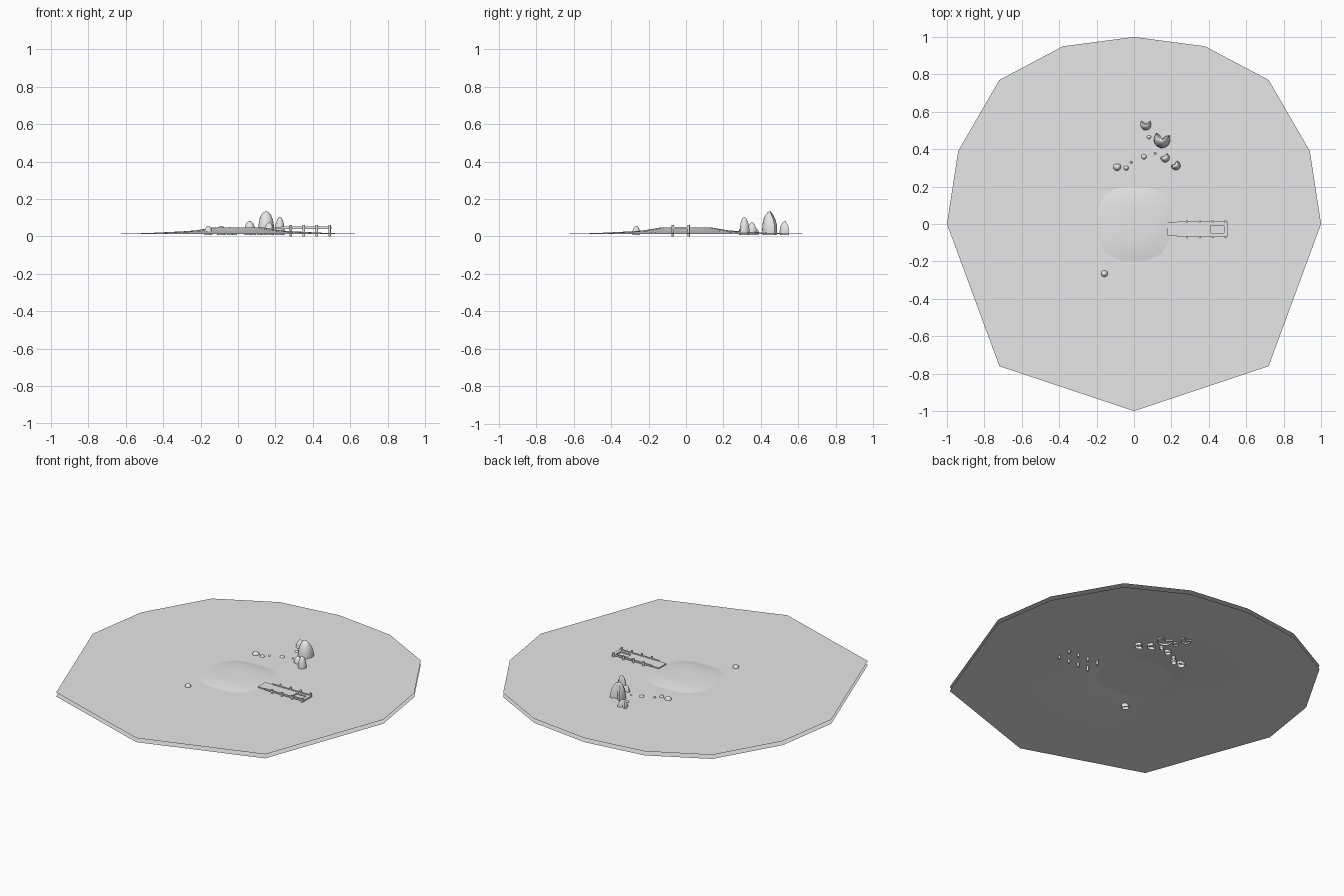
import bpy, bmesh
from math import cos, sin, pi, radians, atan2
from mathutils import Matrix, Vector

if "Cube" in bpy.data.objects:
    bpy.data.objects.remove(bpy.data.objects["Cube"])

grey = bpy.data.materials.new("plain_grey")
grey.use_nodes = True
grey.diffuse_color = (0.8, 0.8, 0.8, 1)
grey.node_tree.nodes["Principled BSDF"].inputs["Base Color"].default_value = (0.8, 0.8, 0.8, 1)


def finish(name, bm, smooth=False, fix=True):
    if fix:
        bmesh.ops.recalc_face_normals(bm, faces=bm.faces)
    mesh = bpy.data.meshes.new(name)
    bm.to_mesh(mesh)
    bm.free()
    mesh.materials.append(grey)
    obj = bpy.data.objects.new(name, mesh)
    bpy.context.collection.objects.link(obj)
    if smooth:
        bpy.ops.object.select_all(action="DESELECT")
        obj.select_set(True)
        bpy.context.view_layer.objects.active = obj
        bpy.ops.object.shade_smooth_by_angle(angle=radians(50))
    return obj


def add_box(bm, x0, x1, y0, y1, z0, z1):
    size = Matrix.Diagonal((x1 - x0, y1 - y0, z1 - z0, 1))
    place = Matrix.Translation(((x0 + x1) / 2, (y0 + y1) / 2, (z0 + z1) / 2))
    bmesh.ops.create_cube(bm, size=1, matrix=place @ size)


# Shared shoreline outline, counter-clockwise
right_side = [(0.72, -0.76), (1, 0), (0.94, 0.39), (0.72, 0.77), (0.38, 0.95)]
outline = [(0, -1)] + right_side + [(0, 1)] + [(-x, y) for x, y in reversed(right_side)]
outline = [Vector((x, y, 0)) for x, y in outline]

# Water sheet
bm = bmesh.new()
bm.faces.new([bm.verts.new((p.x, p.y, 0.037)) for p in outline])
finish("water_surface", bm, fix=False)

# Seabed rising to a low rounded island
rim = []
for i, p in enumerate(outline):
    q = outline[(i + 1) % len(outline)]
    rim += [p, p.lerp(q, 0.5)]
bm = bmesh.new()
rings = [[bm.verts.new((p.x, p.y, 0.012)) for p in rim]]
for radius, height in [(0.68, 0.013), (0.48, 0.018), (0.3, 0.027), (0.23, 0.032),
                       (0.185, 0.039), (0.14, 0.047), (0.07, 0.049)]:
    ring = []
    for p in rim:
        a = atan2(p.y, p.x)
        r = radius / (abs(cos(a)) ** 2.8 + abs(sin(a)) ** 2.8) ** (1 / 2.8)
        ring.append(bm.verts.new((r * cos(a), r * sin(a), height)))
    rings.append(ring)
n = len(rim)
for outer, inner in zip(rings, rings[1:]):
    for i in range(n):
        j = (i + 1) % n
        bm.faces.new((outer[i], outer[j], inner[j], inner[i]))
bm.faces.new(rings[-1])
finish("seabed_island", bm, smooth=True, fix=False)

# Dock deck with an opening near its outer end
bm = bmesh.new()
add_box(bm, 0.18, 0.41, -0.062, 0.01, 0.041, 0.048)
add_box(bm, 0.48, 0.5, -0.066, 0.014, 0.041, 0.05)
for y0, y1 in [(-0.062, -0.047), (-0.008, 0.01)]:
    add_box(bm, 0.41, 0.48, y0, y1, 0.041, 0.048)
finish("dock_deck", bm)

# Dock posts in two rows
bm = bmesh.new()
for x in (0.283, 0.352, 0.421, 0.49):
    for y in (-0.07, 0.014):
        bmesh.ops.create_cone(bm, cap_ends=True, segments=8, radius1=0.007, radius2=0.007,
                              depth=0.061, matrix=Matrix.Translation((x, y, 0.0305)))
finish("dock_posts", bm, smooth=True)

# Side rails of the dock
bm = bmesh.new()
for y in (-0.066, 0.01):
    add_box(bm, 0.23, 0.5, y - 0.004, y + 0.004, 0.043, 0.052)
finish("dock_rails", bm)


def rock(name, x, y, width, top, turn=0, notch=0.5):
    """Egg-shaped stone whose back is scooped into a crescent."""
    bm = bmesh.new()
    base = 0.008
    bmesh.ops.create_uvsphere(bm, u_segments=12, v_segments=10, radius=1)
    bmesh.ops.bisect_plane(bm, geom=bm.verts[:] + bm.edges[:] + bm.faces[:],
                           plane_co=(0, 0, -0.3), plane_no=(0, 0, -1), clear_outer=True)
    for v in bm.verts:
        if v.co.y > 0:
            v.co.y *= 1 - notch + notch * abs(v.co.x)
            v.co.y += 0.7 * notch * max(0, abs(v.co.x) - 0.4)
        v.co = Vector((v.co.x * width / 2, v.co.y * width / 2,
                       base + (v.co.z + 0.3) / 1.3 * (top - base)))
    bm.transform(Matrix.Translation((x, y, 0)) @ Matrix.Rotation(radians(turn), 4, "Z"))
    finish(name, bm, smooth=True)


# Stones: x, y, width, top height, turn, depth of the scoop
stones = [
    (0.15, 0.45, 0.088, 0.135, -10, 0.8), (0.063, 0.53, 0.06, 0.082, 0, 0.8),
    (0.08, 0.465, 0.032, 0.046, 20, 0.3), (0.053, 0.36, 0.038, 0.048, 0, 0.2),
    (0.167, 0.353, 0.05, 0.075, 30, 0.6), (0.224, 0.312, 0.05, 0.105, 40, 0.6),
    (0.113, 0.378, 0.024, 0.041, 0, 0.2), (-0.09, 0.305, 0.048, 0.057, 0, 0.3),
    (-0.042, 0.3, 0.034, 0.05, 15, 0.3), (-0.015, 0.33, 0.022, 0.045, 30, 0.2),
    (-0.158, -0.265, 0.042, 0.056, 0, 0.1),
]
for i, stone in enumerate(stones):
    rock(f"stone_{i + 1}", *stone)
